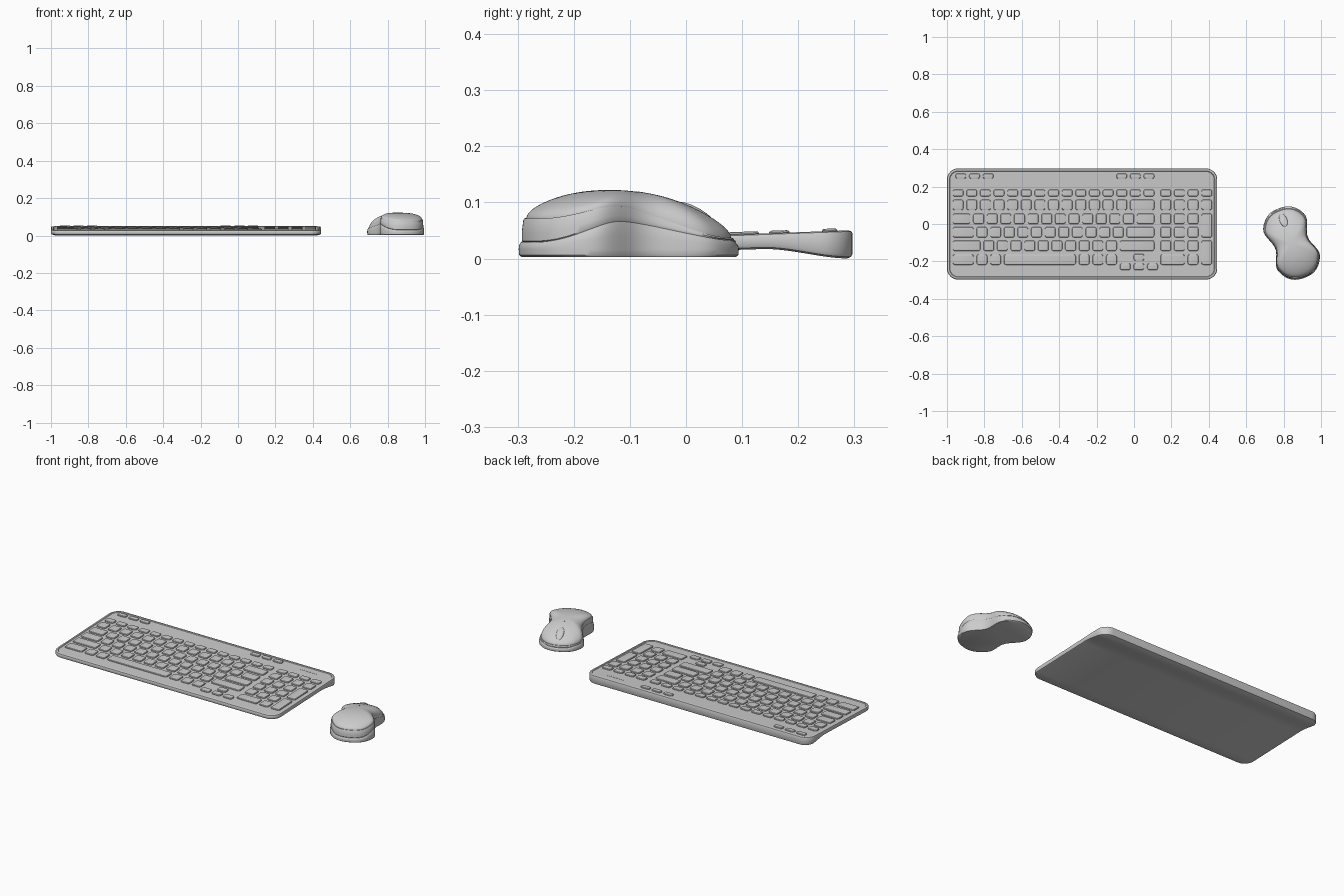
import bpy, bmesh, math

if "Cube" in bpy.data.objects:
    bpy.data.objects.remove(bpy.data.objects["Cube"])

HALF_D = 0.297            # keyboard half depth
CX, HALF_W = -0.2775, 0.7225


def smooth_keys(v, keys):
    """Smoothstep interpolation through (position, value) pairs."""
    if v <= keys[0][0]:
        return keys[0][1]
    for (a, p), (b, q) in zip(keys, keys[1:]):
        if v <= b:
            t = (v - a) / (b - a)
            return p + (q - p) * t * t * (3 - 2 * t)
    return keys[-1][1]


def finish(bm, name, angle=35):
    bmesh.ops.recalc_face_normals(bm, faces=bm.faces)
    me = bpy.data.meshes.new(name)
    bm.to_mesh(me)
    bm.free()
    ob = bpy.data.objects.new(name, me)
    bpy.context.collection.objects.link(ob)
    bpy.ops.object.select_all(action='DESELECT')
    ob.select_set(True)
    bpy.context.view_layer.objects.active = ob
    bpy.ops.object.shade_smooth_by_angle(angle=math.radians(angle))
    return ob


def bridge(bm, a, b):
    n = len(a)
    for i in range(n):
        j = (i + 1) % n
        bm.faces.new((a[i], a[j], b[j], b[i]))


def half_outline(w, d, r, sides, seg):
    """Right half of a rounded rectangle, front to back."""
    pts = []
    for k in range(seg + 1):
        a = -math.pi / 2 + math.pi / 2 * k / seg
        pts.append((w - r + r * math.cos(a), -d + r + r * math.sin(a)))
    for k in range(1, sides):
        pts.append((w, (-d + r) + 2 * (d - r) * k / sides))
    return pts + [(x, -y) for x, y in reversed(pts[:seg + 1])]


def slab(bm, cx, cy, w, d, r, levels, sides=1, seg=3):
    """Stack of rounded rectangles; levels are (inset, height function of y)."""
    rings = []
    for inset, zf in levels:
        half = half_outline(w - inset, d - inset, max(r - inset, 0.001), sides, seg)
        loop = half + [(-x, y) for x, y in reversed(half)]
        rings.append([bm.verts.new((cx + x, cy + y, zf(cy + y))) for x, y in loop])
    for a, b in zip(rings, rings[1:]):
        bridge(bm, a, b)
    for ring in (rings[0], rings[-1]):
        n = len(ring)
        for i in range(n // 2 - 1):
            bm.faces.new((ring[i], ring[i + 1], ring[n - 2 - i], ring[n - 1 - i]))


# ---------- keyboard ----------
def top(y):
    return 0.029 + (y + HALF_D) * 0.036


def bottom(y):
    if y < 0.14:
        return 0.003 + (y + HALF_D) * 0.032
    return smooth_keys(y, [(0.14, 0.017), (0.292, 0.0)])


def top_off(o):
    return lambda y: top(y) + o


# case with raised rim and sunken deck
bm = bmesh.new()
slab(bm, CX, 0, HALF_W, HALF_D, 0.06, [
    (0.010, bottom),
    (0.003, lambda y: bottom(y) + 0.003),
    (0.0, lambda y: bottom(y) + 0.009),
    (0.0, top_off(-0.007)),
    (0.002, top_off(-0.002)),
    (0.007, top_off(0)),
    (0.013, top_off(0)),
    (0.016, top_off(-0.003))], sides=40, seg=8)
finish(bm, "keyboard_case")

U, GAP = 0.0729, 0.016
X0 = -0.969
KEY = [(0, top_off(-0.005)), (0, top_off(0.001)), (0.002, top_off(0.0035)), (0.005, top_off(0.0043))]


def key(bm, x0, x1, yc, h, r=0.011):
    slab(bm, (x0 + x1) / 2, yc, (x1 - x0) / 2, h / 2, r, KEY)


def key_row(bm, x, yc, h, units):
    for n in units:
        key(bm, x, x + n * U - GAP, yc, h)
        x += n * U


# main block
ROWS = [0.102, 0.028, -0.044, -0.116, -0.190]
KH = 0.056
bm = bmesh.new()
key_row(bm, X0, 0.166, 0.037, [1] * 15)
for y, units in zip(ROWS, [
        [1] * 13 + [2],
        [1.5] + [1] * 12 + [1.5],
        [1.75] + [1] * 11 + [2.25],
        [2.25] + [1] * 10 + [2.75 - 1 + 1 - 0.0][:1],
        [1.75, 1, 1, 5.5, 1, 1, 1]]):
    key_row(bm, X0, y, KH, units)
finish(bm, "main_keys", 30)

# arrow keys
bm = bmesh.new()
AX = -0.075
key_row(bm, AX + U, -0.178, 0.036, [1])
key_row(bm, AX, -0.228, 0.036, [1, 1, 1])
finish(bm, "arrow_keys", 30)

# number pad
bm = bmesh.new()
NX = 0.1415
key_row(bm, NX, 0.166, 0.037, [1] * 4)
key_row(bm, NX, ROWS[0], KH, [1] * 4)
for y in ROWS[1:4]:
    key_row(bm, NX, y, KH, [1] * 3)
key_row(bm, NX, ROWS[4], KH, [2, 1])
for a, b in ((1, 2), (3, 4)):
    key_row(bm, NX + 3 * U, (ROWS[a] + ROWS[b]) / 2, ROWS[a] - ROWS[b] + KH, [1])
finish(bm, "number_pad_keys", 30)

# media keys and indicator lights
bm = bmesh.new()
for x in (-0.954, -0.094):
    key_row(bm, x, 0.256, 0.028, [1] * 3)
finish(bm, "media_keys", 30)
bm = bmesh.new()
for k in range(3):
    x = 0.228 + 0.042 * k
    slab(bm, x + 0.014, 0.245, 0.014, 0.0035, 0.003,
         [(0, top_off(-0.005)), (0, top_off(-0.002))])
finish(bm, "indicator_lights")

# ---------- mouse (front points along local +y) ----------
LEN, N, EXP = 0.198, 96, 2 / 2.4
WIDTH = [(-0.2, 0.138), (-0.12, 0.136), (0.0, 0.092), (0.13, 0.138), (0.2, 0.138)]
BAND_TOP = [(-0.2, 0.071), (-0.07, 0.093), (0.16, 0.038), (0.2, 0.036)]
BAND_LOW = [(-0.2, 0.029), (-0.06, 0.066), (0.16, 0.033), (0.2, 0.026)]
SHELL = 0.93

outline = []
for i in range(N):
    t = 2 * math.pi * (i + 0.5) / N
    c, s = math.cos(t), math.sin(t)
    v = LEN * math.copysign(abs(s) ** EXP, s)
    outline.append((smooth_keys(v, WIDTH) * math.copysign(abs(c) ** EXP, c), v))


def zt(v):
    return smooth_keys(v, BAND_TOP)


def zb(v):
    return smooth_keys(v, BAND_LOW)


def dome(edge_v, s):
    """Shell height at fraction s of the way out to an outline point."""
    crown = 0.123 - 0.74 * (edge_v * s * SHELL + 0.06) ** 2
    f = max(0.0, 1 - s ** 2.5) ** 0.5
    return zt(edge_v) + (crown - zt(edge_v)) * f


def mouse_part(name, levels, close=None):
    bm = bmesh.new()
    rings = [[bm.verts.new((u * s, v * s, zf(v))) for u, v in outline] for s, zf in levels]
    for a, b in zip(rings, rings[1:]):
        bridge(bm, a, b)
    if close == 'bottom':
        bm.faces.new(rings[0])
    elif close == 'top':
        tip = bm.verts.new((0, 0, dome(0, 0)))
        for i in range(N):
            bm.faces.new((rings[-1][i], rings[-1][(i + 1) % N], tip))
    return place(finish(bm, name, 40))


def place(ob):
    ob.location = (0.843, -0.102, 0)
    ob.rotation_euler = (0, 0, math.radians(20))
    return ob


mouse_part("mouse_base", [
    (0.975, lambda v: 0.003), (0.995, lambda v: 0.006), (1.0, lambda v: 0.016),
    (0.998, lambda v: 0.016 + (zb(v) - 0.016) * 0.5),
    (0.985, lambda v: zb(v) - 0.002), (0.975, zb), (0.955, zb)], 'bottom')
mouse_part("mouse_side_band", [
    (0.955, lambda v: zb(v) - 0.001), (0.972, lambda v: zb(v) + 0.002),
    (0.972, lambda v: zb(v) * 0.6 + zt(v) * 0.4),
    (0.958, lambda v: zt(v) - 0.003), (0.948, zt), (0.91, zt)])
steps = [math.sin(math.pi / 2 * k / 24) for k in range(24, 0, -1)]
mouse_part("mouse_top_shell", [(SHELL, lambda v: zt(v) - 0.002)] + [
    (SHELL * s, lambda v, s=s: dome(v, s)) for s in steps], 'top')


# button seam and power light strips along the centre line
def strip(name, v0, v1, hw):
    bm = bmesh.new()

    def z(o):
        return lambda y: dome(LEN, max(0, y) / (LEN * SHELL)) + o
    slab(bm, 0, (v0 + v1) / 2, hw, (v1 - v0) / 2, hw * 0.9,
         [(0, z(-0.003)), (0, z(0.0008))], sides=8)
    place(finish(bm, name))


strip("button_seam", 0.09, 0.178, 0.0015)
strip("battery_light", 0.018, 0.046, 0.003)

# scroll wheel
bm = bmesh.new()
bmesh.ops.create_uvsphere(bm, u_segments=32, v_segments=16, radius=1)
for p in bm.verts:
    y = 0.13 + p.co.y * 0.036
    p.co = (p.co.x * 0.02, y, dome(LEN, y / (LEN * SHELL)) + p.co.z * 0.008)
place(finish(bm, "scroll_wheel"))
